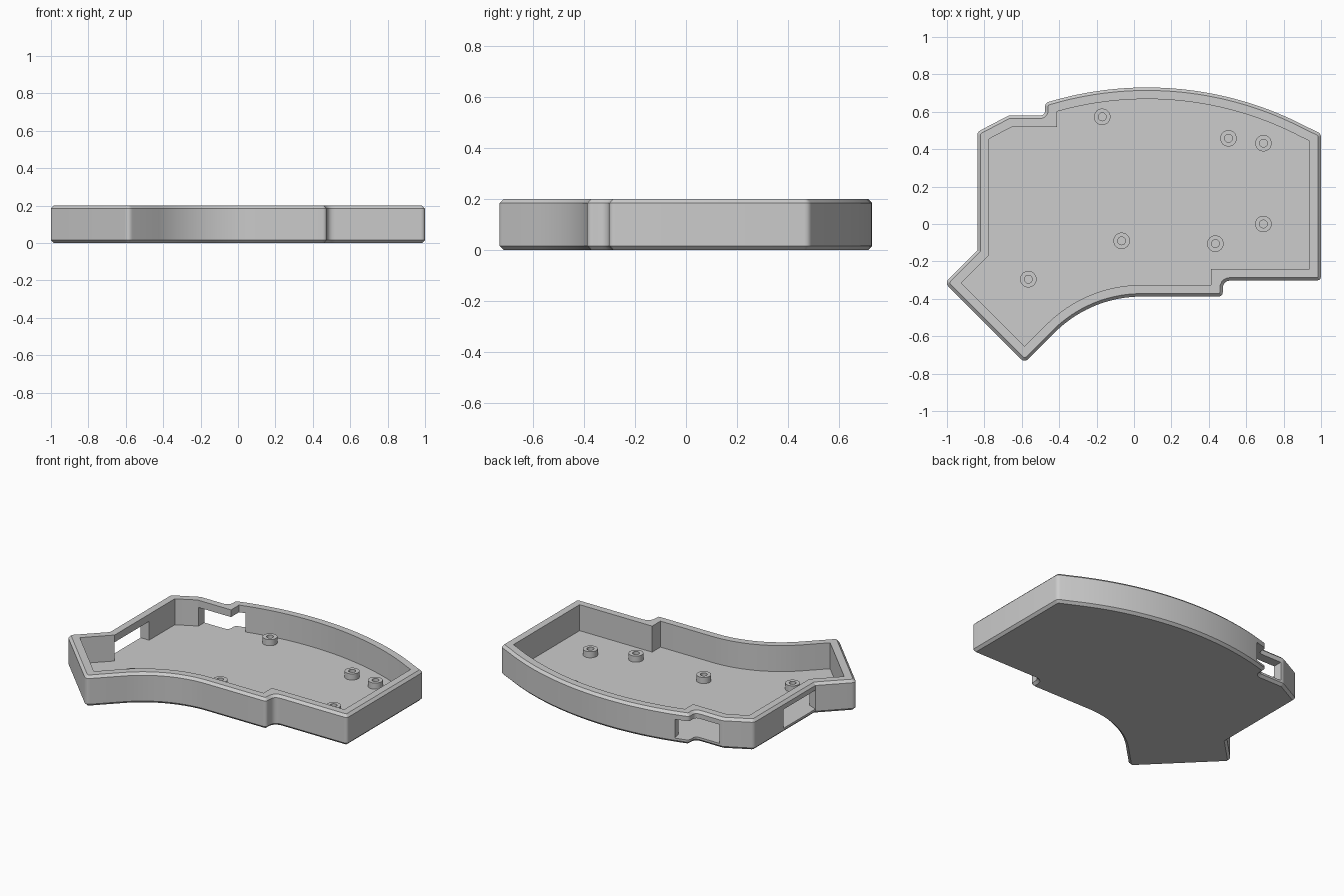
import bpy, bmesh
from math import radians, sin, cos
from mathutils import Vector

HEIGHT, FLOOR, WALL, CHAMFER, OPENING_TOP = 0.2, 0.03, 0.062, 0.016, 0.153

if "Cube" in bpy.data.objects:
    bpy.data.objects.remove(bpy.data.objects["Cube"])

grey = bpy.data.materials.new("case grey")
grey.use_nodes = True
grey.diffuse_color = (0.604, 0.604, 0.604, 1)
grey.node_tree.nodes["Principled BSDF"].inputs["Base Color"].default_value = grey.diffuse_color


def arc(cx, cy, radius, start, end, steps):
    """Points on a circle, as corners without rounding."""
    angles = [radians(start + (end - start) * i / steps) for i in range(steps + 1)]
    return [(cx + radius * cos(a), cy + radius * sin(a), 0) for a in angles]


def inset(points, distance):
    """Move a counterclockwise outline inward by an even distance."""
    result = []
    for i, p in enumerate(points):
        d0 = (p - points[i - 1]).normalized()
        d1 = (points[(i + 1) % len(points)] - p).normalized()
        n0, n1 = Vector((-d0.y, d0.x)), Vector((-d1.y, d1.x))
        result.append(p + (n0 + n1) * distance / (1 + n0.dot(n1)))
    return result


def round_corners(points, sizes, steps=5):
    """Rounded outline, with the index of the sharp corner each point came from."""
    result = []
    for i, (p, size) in enumerate(zip(points, sizes)):
        if not size:
            result.append((p, i))
            continue
        a = p + (points[i - 1] - p).normalized() * size
        b = p + (points[(i + 1) % len(points)] - p).normalized() * size
        for k in range(steps + 1):
            t = k / steps
            result.append((a * (1 - t) ** 2 + p * (2 * t * (1 - t)) + b * t ** 2, i))
    return result


def add_face(bm, verts):
    verts = list(dict.fromkeys(verts))
    if len(verts) > 2:
        bm.faces.new(verts)


def add_ring(bm, points, z):
    """One vertex per distinct point; repeated points share it."""
    made = {}
    ring = []
    for p in points:
        key = (round(p.x, 5), round(p.y, 5))
        if key not in made:
            made[key] = bm.verts.new((p.x, p.y, z))
        ring.append(made[key])
    return ring


def finish(name, bm):
    bm.normal_update()
    mesh = bpy.data.meshes.new(name)
    bm.to_mesh(mesh)
    bm.free()
    mesh.materials.append(grey)
    obj = bpy.data.objects.new(name, mesh)
    bpy.context.collection.objects.link(obj)
    bpy.ops.object.select_all(action='DESELECT')
    obj.select_set(True)
    bpy.context.view_layer.objects.active = obj
    bpy.ops.object.shade_smooth_by_angle(angle=radians(30))


def is_open(p, q):
    """True where the wall between two outline points has an opening."""
    m = (p + q) / 2
    side = m.x < -0.83 and -0.141 < m.y < 0.19
    back = -0.65 < m.x < -0.39 and m.y > 0.5
    return side or back


# Outline, counterclockwise from the front right step: x, y, rounding
corners = [(0.475, -0.388, 0.025), (0.475, -0.302, 0.045), (1, -0.302, 0.025), (1, 0.483, 0.02)]
corners += arc(0.07, -1.106, 1.836, 61, 104.5, 32)[1:]
corners += [(-0.475, 0.648, 0.02), (-0.475, 0.58, 0.03), (-0.65, 0.58, 0), (-0.67, 0.58, 0.01),
            (-0.838, 0.492, 0.02), (-0.838, 0.19, 0), (-0.838, -0.141, 0),
            (-1.012, -0.315, 0.03), (-0.585, -0.742, 0.03)]
corners += arc(0.04, -1.043, 0.655, 135, 90, 20)

sharp = [Vector(c[:2]) for c in corners]
sharp_inner = inset(sharp, WALL)
rounded = round_corners(sharp, [c[2] for c in corners])
outer = [p for p, i in rounded]
inner = [sharp_inner[i] for p, i in rounded]
rim = inset(outer, CHAMFER)

# Tray shell: up the outside, over the rim and down the cavity
bm = bmesh.new()
levels = [(rim, 0), (outer, CHAMFER), (outer, FLOOR), (outer, OPENING_TOP),
          (outer, HEIGHT - CHAMFER), (rim, HEIGHT), (inner, HEIGHT),
          (inner, OPENING_TOP), (inner, FLOOR)]
rings = [add_ring(bm, points, z) for points, z in levels]
out_low, out_high, in_high, in_low = rings[2], rings[3], rings[7], rings[8]
gaps = [is_open(outer[i - 1], outer[i]) for i in range(len(outer))]
for i, gap in enumerate(gaps):
    for a, b in zip(rings, rings[1:]):
        if not (gap and (a is out_low or a is in_high)):
            add_face(bm, (a[i - 1], a[i], b[i], b[i - 1]))
    # Sill and lintel of the openings
    if gap:
        add_face(bm, (out_low[i - 1], out_low[i], in_low[i], in_low[i - 1]))
        add_face(bm, (in_high[i - 1], in_high[i], out_high[i], out_high[i - 1]))
    # Side faces where an opening begins or ends
    if gap != gaps[i - 1]:
        jamb = [ring[i - 1] for ring in (out_low, in_low, in_high, out_high)]
        add_face(bm, jamb if gap else jamb[::-1])
add_face(bm, rings[0][::-1])
add_face(bm, in_low)
finish("tray_shell", bm)

# Hollow screw posts
posts = [(-0.17, 0.573), (0.505, 0.458), (0.692, 0.432), (0.692, 0),
         (0.435, -0.105), (-0.066, -0.09), (-0.565, -0.295)]
for number, (x, y) in enumerate(posts, 1):
    bm = bmesh.new()
    big, small = ([Vector(c[:2]) for c in arc(x, y, r, 0, 360, 32)[:-1]] for r in (0.044, 0.021))
    rings = [add_ring(bm, big, FLOOR - 0.005), add_ring(bm, big, FLOOR + 0.04),
             add_ring(bm, small, FLOOR + 0.04), add_ring(bm, small, FLOOR + 0.001)]
    for a, b in zip(rings, rings[1:]):
        for i in range(len(a)):
            add_face(bm, (a[i - 1], a[i], b[i], b[i - 1]))
    add_face(bm, rings[0][::-1])
    add_face(bm, rings[-1])
    finish(f"screw_post_{number}", bm)
